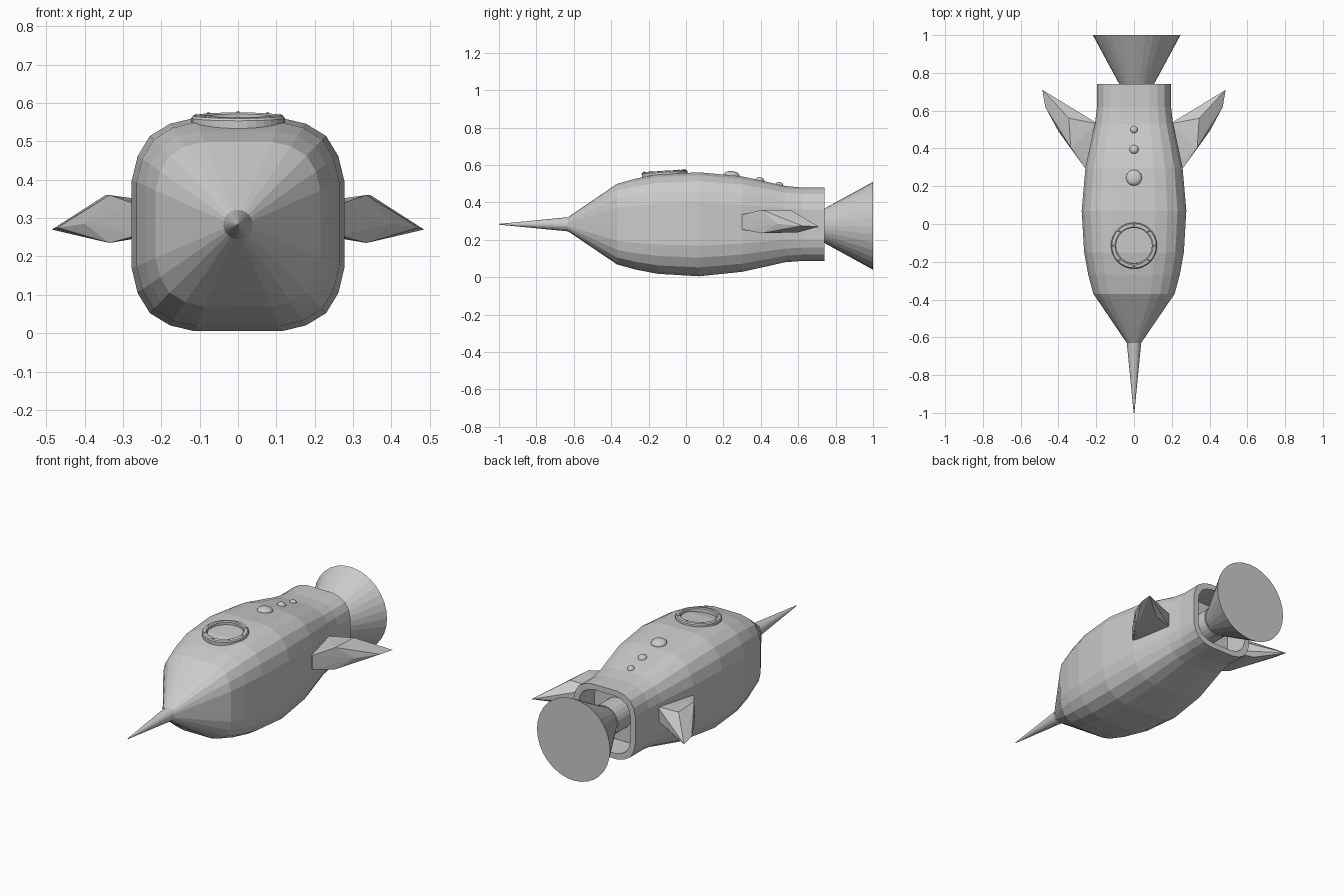
import bpy, bmesh, math
from mathutils import Matrix, Vector

if "Cube" in bpy.data.objects:
    bpy.data.objects.remove(bpy.data.objects["Cube"])


def finish(name, bm):
    bmesh.ops.recalc_face_normals(bm, faces=bm.faces)
    me = bpy.data.meshes.new(name)
    bm.to_mesh(me)
    bm.free()
    ob = bpy.data.objects.new(name, me)
    bpy.context.collection.objects.link(ob)
    return ob


def circle(n):
    return [(math.cos(2 * math.pi * i / n), math.sin(2 * math.pi * i / n)) for i in range(n)]


def rounded_square():
    quarter = [(1, 0), (1, 0.41), (0.945, 0.64), (0.83, 0.83), (0.64, 0.945), (0.41, 1)]
    pts = []
    for _ in range(4):
        pts += quarter
        quarter = [(-b, a) for a, b in quarter]
    return pts


def loft(name, sections, x=0.0):
    """Skin sections (y, half width, half height, centre z, outline) along y."""
    bm = bmesh.new()
    rings = [[bm.verts.new((x + w * a, y, cz + h * b)) for a, b in shape]
             for y, w, h, cz, shape in sections]
    for r, s in zip(rings, rings[1:]):
        n = len(r)
        for i in range(n):
            bm.faces.new((r[i], r[(i + 1) % n], s[(i + 1) % n], s[i]))
    bm.faces.new(rings[0])
    bm.faces.new(rings[-1])
    return finish(name, bm)


SQ, C24, C32 = rounded_square(), circle(24), circle(32)

# Hull with a rounded-square section, ending in a hollow tail
loft("hull", [
    (-0.63, 0.038, 0.038, 0.283, C24),
    (-0.37, 0.215, 0.215, 0.284, SQ),
    (-0.27, 0.242, 0.243, 0.284, SQ),
    (-0.15, 0.264, 0.266, 0.284, SQ),
    (0.07, 0.277, 0.278, 0.283, SQ),
    (0.30, 0.257, 0.255, 0.284, SQ),
    (0.45, 0.225, 0.222, 0.284, SQ),
    (0.53, 0.207, 0.204, 0.284, SQ),
    (0.62, 0.196, 0.196, 0.283, SQ),
    (0.74, 0.196, 0.196, 0.283, SQ),
    (0.74, 0.165, 0.165, 0.283, SQ),
    (0.60, 0.160, 0.160, 0.283, SQ)])

# Nose spike
loft("nose_spike", [(-1.0, 0.002, 0.002, 0.283, C24),
                    (-0.63, 0.038, 0.038, 0.283, C24)])

# Engine bell and the neck that holds it
loft("engine_bell", [(0.70, 0.07, 0.07, 0.275, C32),
                     (1.0, 0.232, 0.235, 0.275, C32)], x=0.014)
loft("engine_neck", [(0.58, 0.088, 0.088, 0.275, C24),
                     (0.72, 0.088, 0.088, 0.275, C24)], x=0.014)

# Swept faceted fins, mirrored left and right
fin_points = [(0.20, 0.30, 0.325), (0.20, 0.30, 0.26),
              (0.262, 0.30, 0.335), (0.262, 0.30, 0.255),
              (0.19, 0.53, 0.34), (0.19, 0.53, 0.26),
              (0.335, 0.405, 0.36), (0.335, 0.405, 0.235),
              (0.345, 0.56, 0.36), (0.345, 0.60, 0.24),
              (0.40, 0.49, 0.285),
              (0.47, 0.62, 0.275), (0.485, 0.71, 0.27)]
for side, sx in (("right", 1), ("left", -1)):
    bm = bmesh.new()
    for px, py, pz in fin_points:
        bm.verts.new((sx * px, py, pz))
    res = bmesh.ops.convex_hull(bm, input=bm.verts)
    loose = [v for v in bm.verts if not v.link_faces]
    bmesh.ops.delete(bm, geom=loose, context='VERTS')
    finish(side + "_fin", bm)

# Porthole frame: a square-profile ring tilted to lie on the hull
tilt = Matrix.Translation((0, -0.115, 0.559)) @ Matrix.Rotation(math.radians(3.5), 4, 'X')
bm = bmesh.new()
profile = [(0.095, -0.03), (0.095, 0.006), (0.101, 0.010), (0.117, 0.008), (0.122, 0.002), (0.122, -0.03)]
rings = [[bm.verts.new(tilt @ Vector((r * a, r * b, z))) for r, z in profile] for a, b in C32]
for i in range(32):
    p, q = rings[i], rings[(i + 1) % 32]
    for j in range(len(profile)):
        k = (j + 1) % len(profile)
        bm.faces.new((p[j], q[j], q[k], p[k]))
finish("porthole_frame", bm)

# Rivets around the porthole
bm = bmesh.new()
for a, b in circle(8):
    bmesh.ops.create_uvsphere(bm, u_segments=8, v_segments=6, radius=0.005,
                              matrix=tilt @ Matrix.Translation((0.109 * a, 0.109 * b, 0.008)))
finish("porthole_rivets", bm)

# Three shrinking dome lights along the back
for i, (y, r, z, slope) in enumerate([(0.245, 0.042, 0.546, -6), (0.395, 0.024, 0.517, -12),
                                      (0.50, 0.019, 0.495, -13)]):
    bm = bmesh.new()
    m = (Matrix.Translation((0, y, z)) @ Matrix.Rotation(math.radians(slope), 4, 'X')
         @ Matrix.Diagonal((1, 1, 0.5 if i == 0 else 0.75, 1)))
    bmesh.ops.create_uvsphere(bm, u_segments=20, v_segments=12, radius=r, matrix=m)
    finish("dome_light_%d" % (i + 1), bm).data.shade_smooth()
